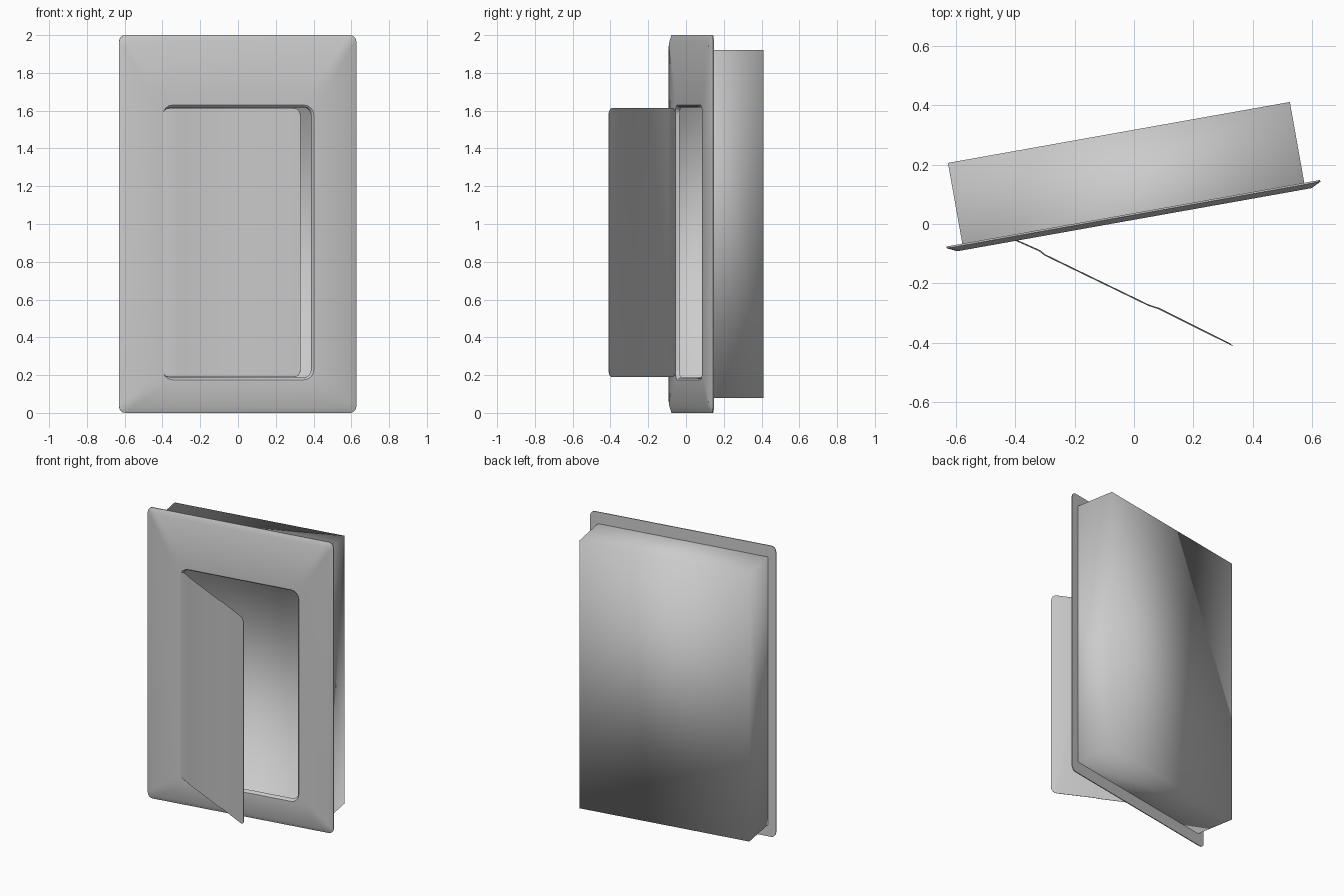
import bpy, bmesh, math

if "Cube" in bpy.data.objects:
    bpy.data.objects.remove(bpy.data.objects["Cube"])

TILT = math.radians(10.1)   # turn of frame and box about z
CX = 0.004                  # centre of frame along its own width


def ring(bm, x0, x1, z0, z1, r, y, segs=4):
    """Rounded rectangle of verts in the plane y."""
    verts = []
    corners = [(x1 - r, z1 - r), (x0 + r, z1 - r), (x0 + r, z0 + r), (x1 - r, z0 + r)]
    for i, (cx, cz) in enumerate(corners):
        for k in range(segs + 1):
            a = math.pi / 2 * (i + k / segs)
            verts.append(bm.verts.new((cx + r * math.cos(a), y, cz + r * math.sin(a))))
    return verts


def bridge(bm, a, b):
    n = len(a)
    for i in range(n):
        j = (i + 1) % n
        bm.faces.new((a[i], a[j], b[j], b[i]))


def finish(bm, name, angle=None):
    bmesh.ops.recalc_face_normals(bm, faces=bm.faces)
    me = bpy.data.meshes.new(name)
    bm.to_mesh(me)
    bm.free()
    ob = bpy.data.objects.new(name, me)
    bpy.context.collection.objects.link(ob)
    bpy.context.view_layer.objects.active = ob
    ob.select_set(True)
    if angle is None:
        bpy.ops.object.shade_smooth()
    else:
        bpy.ops.object.shade_smooth_by_angle(angle=math.radians(angle))
    ob.select_set(False)
    return ob


# front frame: chamfered flange with a rounded opening
bm = bmesh.new()
W, H = 0.638, 0.407


def flange(d, y):
    return ring(bm, CX - W + d, CX + W - d, d, 2 - d, 0.034, y)


def opening(d, y):
    return ring(bm, CX - H + d, CX + H - d, 0.175 + d, 1.63 - d, 0.055 - d, y)


loops = [flange(0, 0.036), flange(0, 0.030), flange(0.033, 0.014),
         opening(0, 0.014), opening(0.007, 0.020), opening(0.012, 0.036)]
for a, b in zip(loops, loops[1:] + loops[:1]):
    bridge(bm, a, b)
finish(bm, "frame", 25).rotation_euler.z = TILT

# recessed box behind the frame: open-fronted shell with soft shading
bm = bmesh.new()
bmesh.ops.create_cube(bm, size=1)
for v in bm.verts:
    v.co = (CX + v.co.x * 1.168, 0.173 + v.co.y * 0.278, 1.0 + v.co.z * 1.84)
front = [f for f in bm.faces if f.calc_center_median().y < 0.05]
bmesh.ops.recalc_face_normals(bm, faces=bm.faces)
bmesh.ops.delete(bm, geom=front, context='FACES_ONLY')
finish(bm, "back_box").rotation_euler.z = TILT

# open door: thin hinged panel with shallow vertical creases
bm = bmesh.new()
LEN = 0.812
outer = ring(bm, 0, LEN, 0.19, 1.613, 0.038, 0)
edge = ring(bm, 0, LEN, 0.19, 1.613, 0.038, 0.002)
back = ring(bm, 0.014, LEN - 0.014, 0.204, 1.599, 0.03, 0.005)
bridge(bm, outer, edge)
bridge(bm, edge, back)
bm.faces.new(outer)
bm.faces.new(back)
creases = [(0, 0), (0.089, 0.003), (0.111, -0.002), (0.50, -0.002), (0.534, 0.003), (LEN, 0)]
for s, _ in creases[1:-1]:
    bmesh.ops.bisect_plane(bm, geom=bm.verts[:] + bm.edges[:] + bm.faces[:],
                           plane_co=(s, 0, 0), plane_no=(1, 0, 0))
for v in bm.verts:
    for (s0, d0), (s1, d1) in zip(creases, creases[1:]):
        if s0 <= v.co.x + 1e-5 and v.co.x <= s1 + 1e-5:
            v.co.y += d0 + (d1 - d0) * (v.co.x - s0) / (s1 - s0)
            break
door = finish(bm, "door", 25)
door.location = (-0.40, -0.056, 0)
door.rotation_euler.z = -math.atan2(0.354, 0.73)
